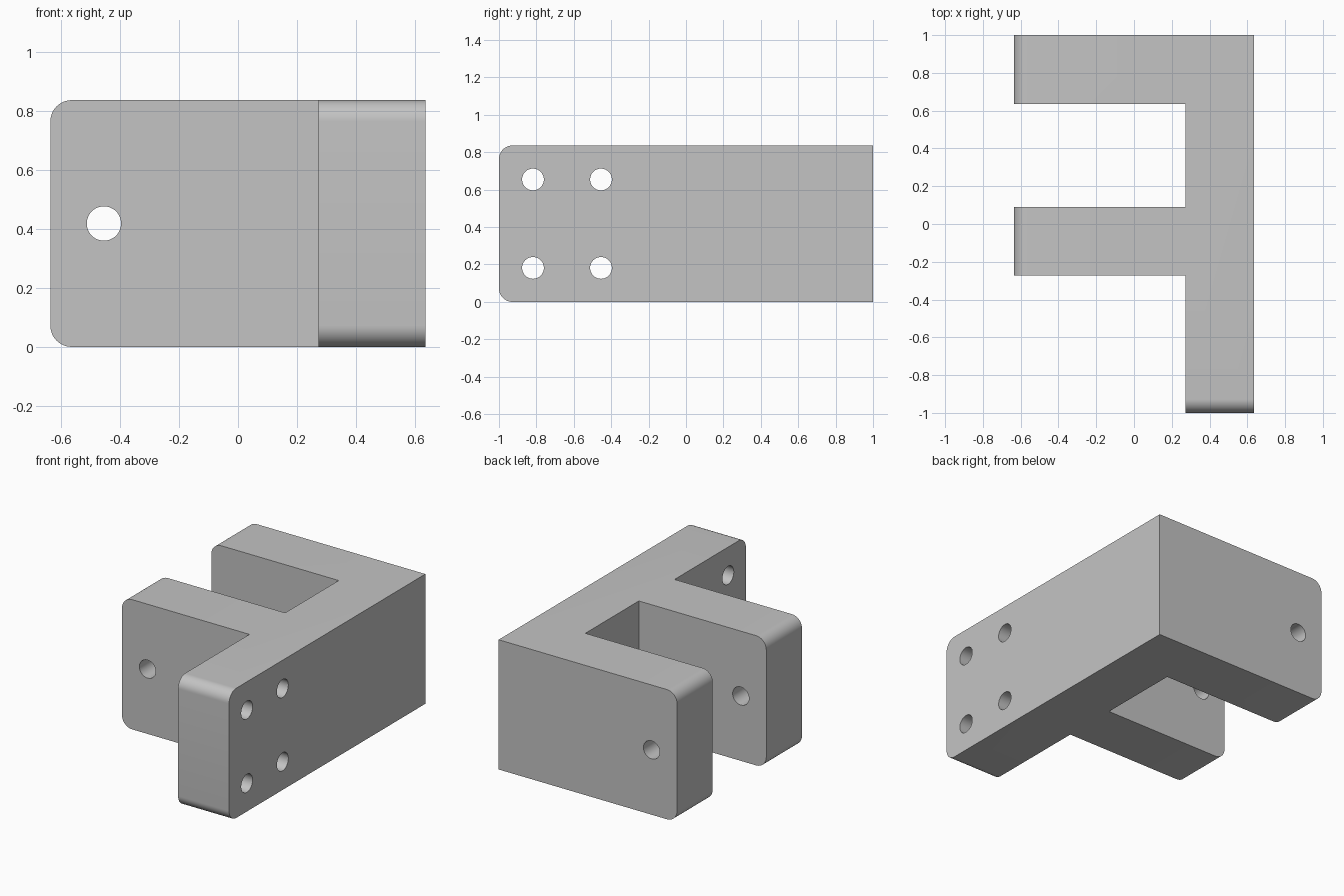
import bpy, bmesh, math
from mathutils import Matrix

cube = bpy.data.objects.get("Cube")
if cube:
    bpy.data.objects.remove(cube, do_unlink=True)

U = 2 / 55                      # one design unit; the bracket is 55 units long
WIDTH, LENGTH, HEIGHT = 35, 55, 23
THICK, ROUND, HOLE = 10, 2, 1.6

gray = bpy.data.materials.new("plain gray")
gray.use_nodes = True
color = (0.55, 0.55, 0.55, 1)
gray.diffuse_color = color
gray.node_tree.nodes["Principled BSDF"].inputs["Base Color"].default_value = color


def make_object(name, bm):
    """Scale to final size, centre in plan and link as an object."""
    bmesh.ops.translate(bm, vec=(-WIDTH / 2, -LENGTH / 2, 0), verts=bm.verts)
    bmesh.ops.scale(bm, vec=(U, U, U), verts=bm.verts)
    bmesh.ops.recalc_face_normals(bm, faces=bm.faces)
    mesh = bpy.data.meshes.new(name)
    bm.to_mesh(mesh)
    bm.free()
    mesh.materials.append(gray)
    obj = bpy.data.objects.new(name, mesh)
    bpy.context.collection.objects.link(obj)
    return obj


# Bracket body: plate with two arms, extruded upward
inner = WIDTH - THICK
arm = 20                        # front face of the middle arm
back = LENGTH - THICK
outline = [(inner, 0), (WIDTH, 0), (WIDTH, LENGTH), (0, LENGTH), (0, back),
           (inner, back), (inner, arm + THICK), (0, arm + THICK),
           (0, arm), (inner, arm)]
bm = bmesh.new()
base = bm.faces.new([bm.verts.new((x, y, 0)) for x, y in outline])
top = bmesh.ops.extrude_face_region(bm, geom=[base])["geom"]
bmesh.ops.translate(bm, vec=(0, 0, HEIGHT),
                    verts=[v for v in top if isinstance(v, bmesh.types.BMVert)])


# Round the top and bottom edges of the three free ends
def on_free_end(edge):
    a, b = (v.co for v in edge.verts)
    return a.z == b.z and (a.x == b.x == 0 or a.y == b.y == 0)


bmesh.ops.bevel(bm, geom=[e for e in bm.edges if on_free_end(e)],
                offset=ROUND, segments=12, profile=0.5, affect='EDGES')
bracket = make_object("bracket", bm)

# Drills: one pin hole through both arms, four screw holes through the plate
bm = bmesh.new()


def drill(location, axis):
    turn = Matrix.Rotation(math.pi / 2, 4, axis)
    bmesh.ops.create_cone(bm, cap_ends=True, segments=48, radius1=HOLE,
                          radius2=HOLE, depth=THICK * 8 if axis == 'X' else THICK * 2,
                          matrix=Matrix.Translation(location) @ turn)


drill((5, LENGTH / 2, HEIGHT / 2), 'X')
for y in (5, 15):
    for z in (5, HEIGHT - 5):
        drill((WIDTH - THICK / 2, y, z), 'Y')
drills = make_object("drills", bm)
drills.hide_render = True

cut = bracket.modifiers.new("holes", 'BOOLEAN')
cut.operation = 'DIFFERENCE'
cut.solver = 'EXACT'
cut.object = drills
bpy.ops.object.select_all(action='DESELECT')
bracket.select_set(True)
bpy.context.view_layer.objects.active = bracket
bpy.ops.object.modifier_apply(modifier=cut.name)
bpy.data.objects.remove(drills, do_unlink=True)
bpy.ops.object.shade_smooth_by_angle(angle=math.radians(30))
